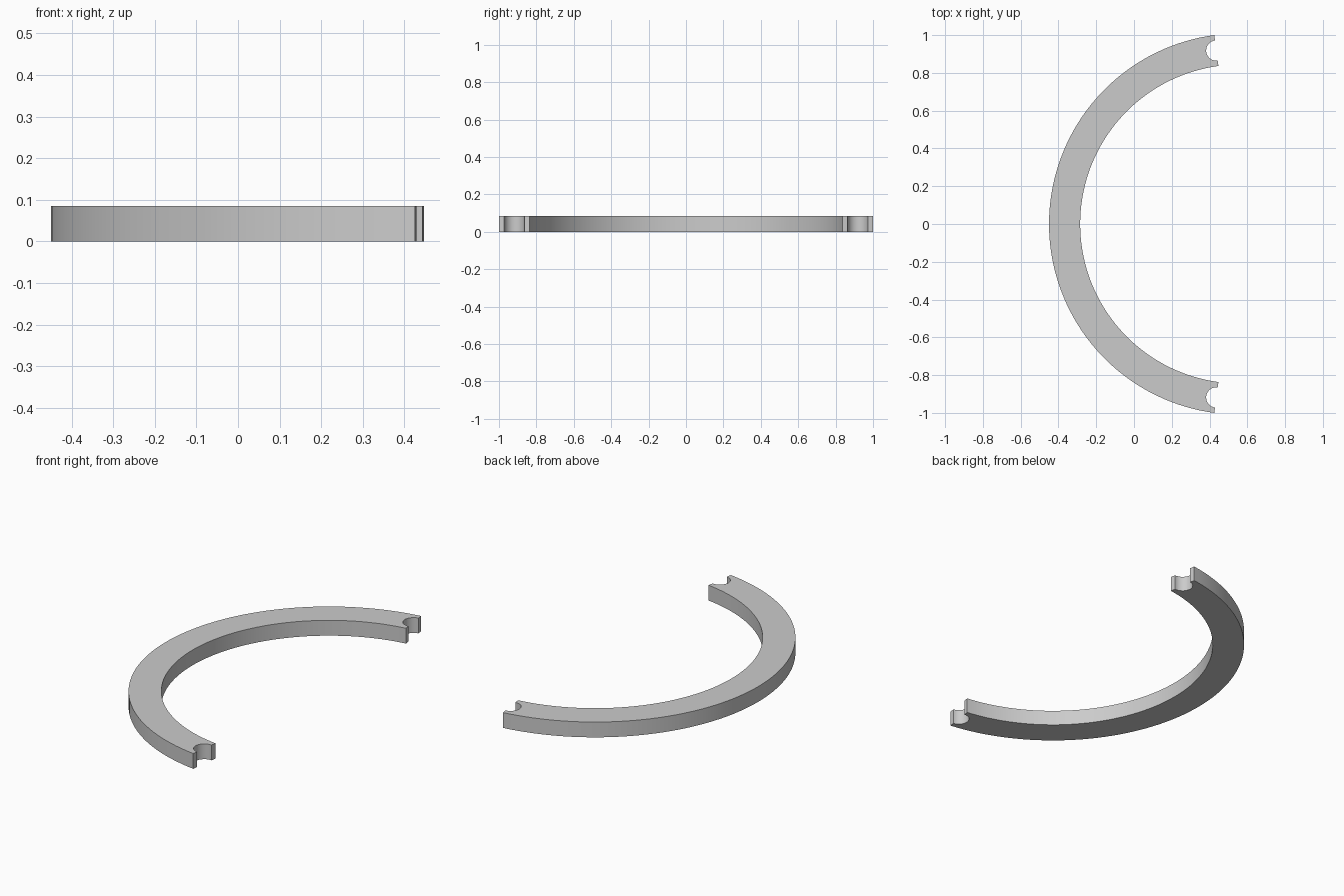
import bpy, bmesh
from math import radians, sin, cos, pi
from mathutils import Vector

default = bpy.data.objects.get("Cube")
if default:
    bpy.data.objects.remove(default, do_unlink=True)

CENTRE = Vector((0.559, 0, 0))
OUTER, INNER, HEIGHT = 1.009, 0.844, 0.085
NOTCH = 0.054
START, END = radians(97.63), radians(262.37)
STEPS, NOTCH_STEPS = 72, 16

grey = bpy.data.materials.new("Plain grey")
grey.use_nodes = True
grey.diffuse_color = (0.6, 0.6, 0.6, 1)
grey.node_tree.nodes["Principled BSDF"].inputs["Base Color"].default_value = (0.6, 0.6, 0.6, 1)


def radial(angle):
    return Vector((cos(angle), sin(angle), 0))


def arc(radius, a, b):
    return [CENTRE + radial(a + (b - a) * i / STEPS) * radius for i in range(STEPS + 1)]


def notch(angle, inward, direction):
    """Half-round bite out of an end face, walked along the radial direction."""
    out = radial(angle) * direction
    middle = CENTRE + radial(angle) * (OUTER + INNER) / 2
    turns = [pi * i / NOTCH_STEPS for i in range(NOTCH_STEPS + 1)]
    return [middle - out * cos(t) * NOTCH + inward * sin(t) * NOTCH for t in turns]


# Outline: outer arc, far end notch, inner arc, near end notch
outline = arc(OUTER, START, END)
outline += notch(END, radial(END - pi / 2), -1)
outline += arc(INNER, END, START)
outline += notch(START, radial(START + pi / 2), 1)

# Extrude the outline into the curved segment
bm = bmesh.new()
base = bm.faces.new([bm.verts.new(p) for p in outline])
top = bmesh.ops.extrude_face_region(bm, geom=[base], use_keep_orig=True)
bmesh.ops.translate(bm, vec=(0, 0, HEIGHT),
                    verts=[v for v in top["geom"] if isinstance(v, bmesh.types.BMVert)])
bmesh.ops.recalc_face_normals(bm, faces=bm.faces)
mesh = bpy.data.meshes.new("ring_segment")
bm.to_mesh(mesh)
bm.free()
mesh.materials.append(grey)

segment = bpy.data.objects.new("ring_segment", mesh)
bpy.context.collection.objects.link(segment)
bpy.context.view_layer.objects.active = segment
segment.select_set(True)
bpy.ops.object.shade_smooth_by_angle(angle=radians(30))
